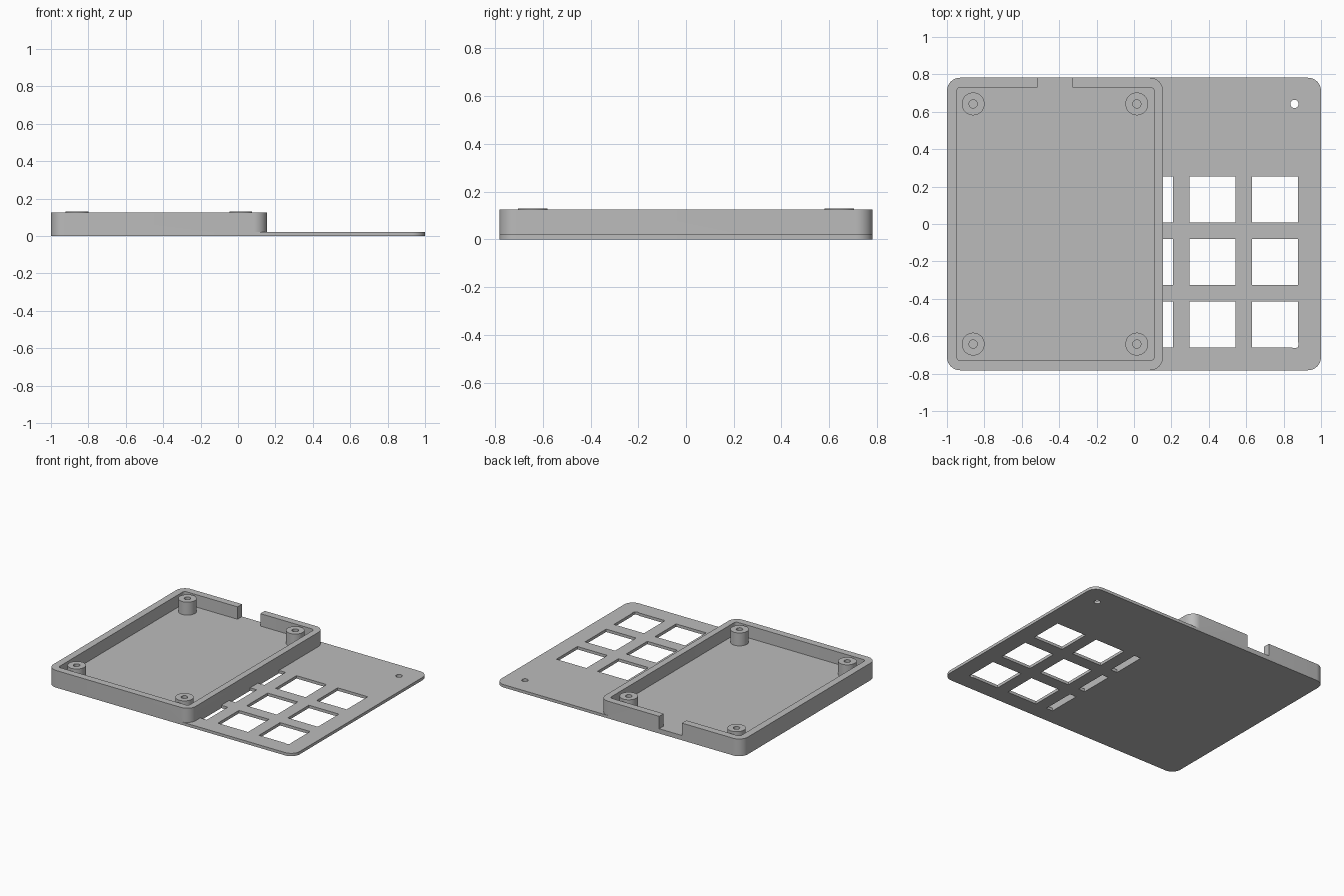
import bpy, bmesh, math

cube = bpy.data.objects.get("Cube")
if cube:
    bpy.data.objects.remove(cube, do_unlink=True)

grey = bpy.data.materials.new("plain grey")
grey.use_nodes = True
colour = (0.5, 0.5, 0.5, 1)
grey.diffuse_color = colour
grey.node_tree.nodes["Principled BSDF"].inputs["Base Color"].default_value = colour

HALF_Y = 0.782
FLOOR, WALL_TOP, POST_TOP, PLATE_TOP = 0.035, 0.126, 0.13, 0.021


def prism(name, outline, z0, z1):
    """Extrude a closed outline between two heights."""
    bm = bmesh.new()
    base = bm.faces.new([bm.verts.new((x, y, z0)) for x, y in outline])
    top = bmesh.ops.extrude_face_region(bm, geom=[base])["geom"]
    bmesh.ops.translate(bm, vec=(0, 0, z1 - z0),
                        verts=[v for v in top if isinstance(v, bmesh.types.BMVert)])
    bmesh.ops.recalc_face_normals(bm, faces=bm.faces)
    mesh = bpy.data.meshes.new(name)
    bm.to_mesh(mesh)
    bm.free()
    mesh.materials.append(grey)
    obj = bpy.data.objects.new(name, mesh)
    bpy.context.collection.objects.link(obj)
    return obj


def rounded(x0, x1, y0, y1, r, steps=10):
    """Rectangle outline with rounded corners."""
    points = []
    corners = [(x1 - r, y1 - r), (x0 + r, y1 - r), (x0 + r, y0 + r), (x1 - r, y0 + r)]
    for i, (cx, cy) in enumerate(corners):
        for k in range(steps + 1):
            a = math.pi / 2 * (i + k / steps)
            points.append((cx + r * math.cos(a), cy + r * math.sin(a)))
    return points


def rect(x0, x1, y0, y1):
    return [(x0, y0), (x1, y0), (x1, y1), (x0, y1)]


def circle(cx, cy, r, n=32):
    return [(cx + r * math.cos(math.tau * k / n), cy + r * math.sin(math.tau * k / n))
            for k in range(n)]


def combine(target, tool, operation):
    """Apply a boolean and discard the tool."""
    mod = target.modifiers.new(operation.title(), 'BOOLEAN')
    mod.operation, mod.solver, mod.object = operation, 'EXACT', tool
    bpy.context.view_layer.objects.active = target
    bpy.ops.object.modifier_apply(modifier=mod.name)
    bpy.data.objects.remove(tool, do_unlink=True)


def smooth(obj):
    bpy.ops.object.select_all(action='DESELECT')
    obj.select_set(True)
    bpy.context.view_layer.objects.active = obj
    bpy.ops.object.shade_smooth_by_angle(angle=math.radians(30))


# Thin switch plate with square key openings and screw holes
plate = prism("switch_plate", rounded(-0.155, 1, -HALF_Y, HALF_Y, 0.07), 0, PLATE_TOP)
pitch, half = 0.334, 0.122
for col in range(3):
    for row in range(3):
        cx, cy = 0.086 + col * pitch, 0.131 - row * pitch
        combine(plate, prism("key_cutter", rect(cx - half, cx + half, cy - half, cy + half),
                             -0.1, 0.1), 'DIFFERENCE')
for side in (-1, 1):
    combine(plate, prism("screw_cutter", circle(0.858, side * 0.642, 0.022), -0.1, 0.1),
            'DIFFERENCE')

# Deep tray joined to the plate, hollowed, with a cable notch in the back wall
tray = prism("tray", rounded(-1, 0.155, -HALF_Y, HALF_Y, 0.07), 0, WALL_TOP)
combine(tray, plate, 'UNION')
combine(tray, prism("cavity_cutter", rounded(-0.948, 0.108, -0.73, 0.73, 0.02, 6),
                    FLOOR, 0.3), 'DIFFERENCE')
combine(tray, prism("notch_cutter", rect(-0.515, -0.33, 0.7, 0.9), FLOOR, 0.3), 'DIFFERENCE')
smooth(tray)

# Screw posts with blind pilot holes
for x, side in ((-0.86, "right"), (0.015, "left")):
    for y, end in ((-0.642, "front"), (0.642, "back")):
        post = prism(f"{end}_{side}_post", circle(x, y, 0.061, 40), FLOOR - 0.005, POST_TOP)
        combine(post, prism("pilot_cutter", circle(x, y, 0.022), FLOOR, 0.3), 'DIFFERENCE')
        smooth(post)
